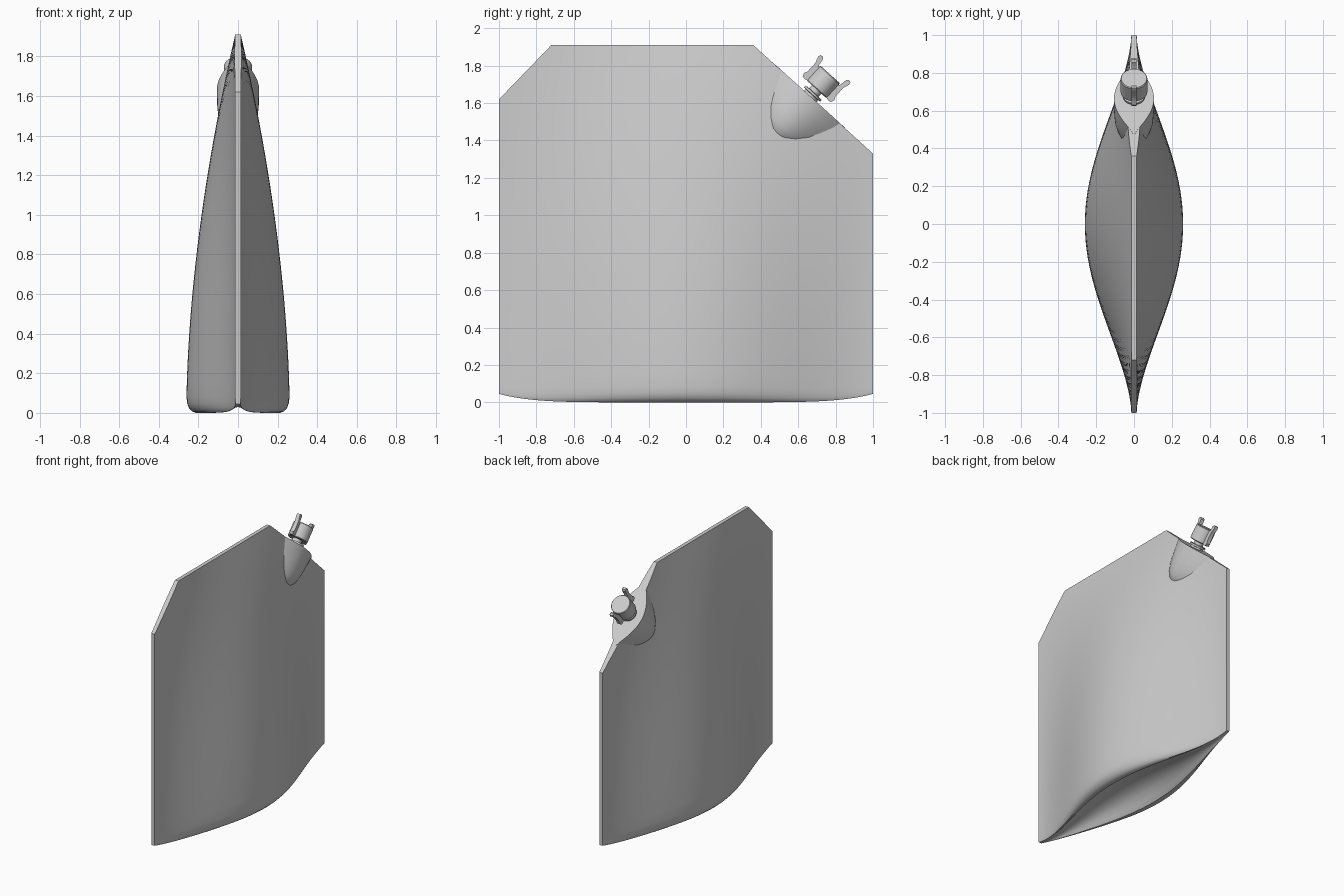
import bpy, bmesh, math
from mathutils import Vector, Matrix

if "Cube" in bpy.data.objects:
    bpy.data.objects.remove(bpy.data.objects["Cube"])


def loft(name, rings, matrix=None):
    """Skin equal-length closed rings and cap both ends."""
    bm = bmesh.new()
    loops = [[bm.verts.new(p) for p in r] for r in rings]
    n = len(rings[0])
    for a, b in zip(loops, loops[1:]):
        for i in range(n):
            j = (i + 1) % n
            bm.faces.new((a[i], a[j], b[j], b[i]))
    bm.faces.new(loops[0])
    bm.faces.new(loops[-1])
    bmesh.ops.recalc_face_normals(bm, faces=bm.faces)
    mesh = bpy.data.meshes.new(name)
    bm.to_mesh(mesh)
    bm.free()
    ob = bpy.data.objects.new(name, mesh)
    bpy.context.collection.objects.link(ob)
    if matrix is not None:
        ob.matrix_world = matrix
    bpy.ops.object.select_all(action='DESELECT')
    ob.select_set(True)
    bpy.context.view_layer.objects.active = ob
    bpy.ops.object.shade_smooth_by_angle(angle=math.radians(35))
    return ob


def lathe(name, profile, matrix, seg=32):
    rings = [[(r * math.cos(2 * math.pi * i / seg), r * math.sin(2 * math.pi * i / seg), z)
              for i in range(seg)] for r, z in profile]
    return loft(name, rings, matrix)


# Pouch body: bulging sides that taper to thin sealed edges
TOP = 1.91


def bell(y):
    return max(0.0, math.cos(math.pi * y / 2)) ** 1.6


def top_z(y):
    if y < -0.72:
        return 1.62 + (y + 1) / 0.28 * 0.29
    if y > 0.36:
        return TOP - (y - 0.36) / 0.64 * 0.58
    return TOP


def half_width(y, z):
    return 0.014 + 0.247 * bell(y) * (1 - (z / TOP) ** 1.8)


def section(y):
    rows = 24
    start, top = 0.08, top_z(y)
    half = []
    for k in range(rows + 1):
        z = top + (start - top) * k / rows
        half.append((half_width(y, z), z))
    w = half_width(y, start)
    base = 0.045 * abs(y) ** 6
    # rounded bottom lip
    for fx, fz in ((0.985, 0.6), (0.95, 0.3), (0.89, 0.1), (0.82, 0.0), (0.72, 0.0)):
        half.append((w * fx, base + (start - base) * fz))
    # gusset folded up into the base
    for fx, depth in ((0.62, 0.03), (0.52, 0.075), (0.28, 0.105)):
        half.append((w * fx, base + depth * bell(y)))
    loop = half + [(0, base + 0.125 * bell(y))] + [(-x, z) for x, z in reversed(half)]
    return [(x, y, z) for x, z in loop]


ys = [-1 + 0.28 * i / 7 for i in range(7)]
ys += [-0.72 + 1.08 * i / 24 for i in range(24)]
ys += [0.36 + 0.64 * i / 16 for i in range(17)]
loft("pouch_body", [section(y) for y in ys])

# Frame of the slanted corner: local x = across, y = along the slope, z = outward
along = Vector((0, 0.741, -0.671))
out = Vector((0, 0.671, 0.741))
across = along.cross(out)
frame = Matrix((across, along, out)).transposed().to_4x4()
frame.translation = Vector((0, 0.665, 1.636))


# Leaf-shaped spout boss welded into the slanted edge
def leaf(su, sx, z):
    pts = []
    n = 20
    for i in range(n + 1):
        t = -1 + 2 * i / n
        pts.append((0.1 * sx * (1 - t * t) ** 1.25 + 0.006, 0.25 * su * t, z))
    return pts + [(-x, y, zz) for x, y, zz in reversed(pts)]


loft("spout_boss", [leaf(*a) for a in (
    (1, 1, 0), (0.97, 1, -0.05), (0.9, 0.99, -0.11), (0.82, 0.95, -0.17),
    (0.7, 0.85, -0.22), (0.55, 0.7, -0.26), (0.3, 0.4, -0.29))], frame)

# Spout neck with its flange
lathe("spout_neck", [(0.045, -0.01), (0.045, 0.012), (0.058, 0.014), (0.058, 0.026),
                     (0.034, 0.028), (0.034, 0.06)], frame)

# Screw cap
lathe("spout_cap", [(0.066, 0.05), (0.071, 0.055), (0.071, 0.153), (0.067, 0.158)], frame)

# Two upright finger wings on the cap
wing = [(0.06, 0.055), (0.085, 0.048), (0.103, 0.052), (0.109, 0.07), (0.1, 0.09),
        (0.1, 0.15), (0.112, 0.185), (0.108, 0.2), (0.094, 0.203), (0.083, 0.192),
        (0.078, 0.155), (0.06, 0.13)]
for side, label in ((-1, "upper"), (1, "lower")):
    loft("cap_wing_" + label,
         [[(x, side * u, n) for u, n in wing] for x in (-0.014, 0.014)], frame)
